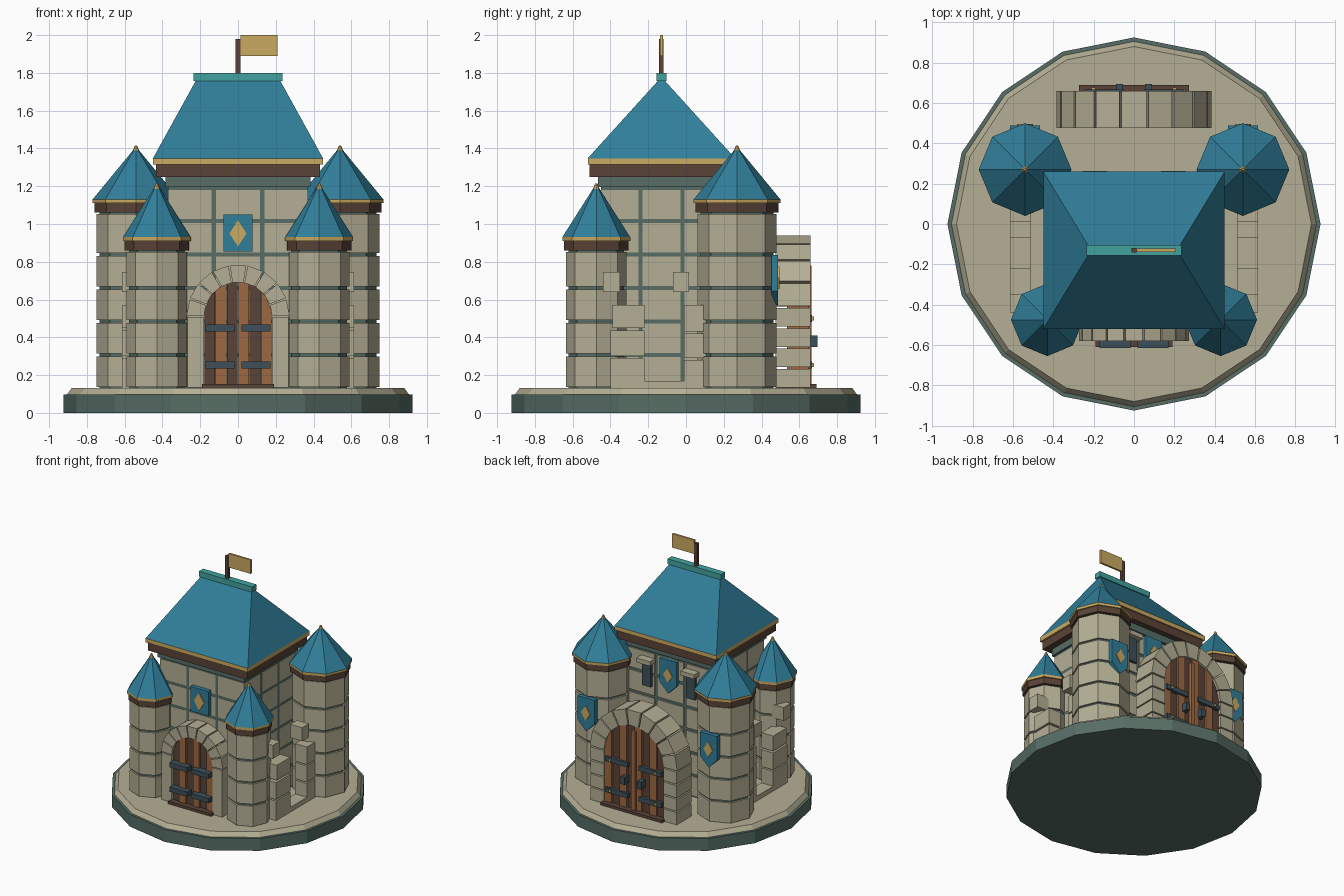
import bpy, bmesh, math
from mathutils import Matrix, Vector

cube = bpy.data.objects.get("Cube")
if cube:
    bpy.data.objects.remove(cube, do_unlink=True)


def material(name, rgb):
    m = bpy.data.materials.new(name)
    m.use_nodes = True
    m.diffuse_color = (*rgb, 1)
    bsdf = m.node_tree.nodes["Principled BSDF"]
    bsdf.inputs["Base Color"].default_value = (*rgb, 1)
    bsdf.inputs["Roughness"].default_value = 0.9
    return m


STONE = material("pale stone", (0.46, 0.43, 0.30))
MOSS = material("mossy mortar", (0.095, 0.155, 0.13))
BLUE = material("roof blue", (0.03, 0.21, 0.32))
TEAL = material("ridge teal", (0.055, 0.36, 0.35))
GOLD = material("gold", (0.60, 0.40, 0.12))
DARK = material("dark wood", (0.10, 0.055, 0.038))
WOOD = material("warm wood", (0.34, 0.14, 0.055))
SLATE = material("slate iron", (0.048, 0.08, 0.10))


def build(name, mat, shapes):
    """Make one object from a list of shape functions."""
    bm = bmesh.new()
    for shape in shapes:
        shape(bm)
    bmesh.ops.recalc_face_normals(bm, faces=bm.faces)
    mesh = bpy.data.meshes.new(name)
    bm.to_mesh(mesh)
    bm.free()
    mesh.materials.append(mat)
    obj = bpy.data.objects.new(name, mesh)
    bpy.context.scene.collection.objects.link(obj)
    return obj


def box(x0, x1, y0, y1, z0, z1):
    mid = Vector((x0 + x1, y0 + y1, z0 + z1)) / 2
    size = Matrix.Diagonal((abs(x1 - x0), abs(y1 - y0), abs(z1 - z0), 1))
    return lambda bm: bmesh.ops.create_cube(bm, size=1, matrix=Matrix.Translation(mid) @ size)


def cone(sides, r0, r1, z0, z1, x=0, y=0):
    place = Matrix.Translation((x, y, (z0 + z1) / 2))
    return lambda bm: bmesh.ops.create_cone(
        bm, cap_ends=True, segments=sides, radius1=r0, radius2=r1, depth=z1 - z0, matrix=place)


def plate(points, y0, y1):
    """Extrude an x-z outline along y."""
    def add(bm):
        f = bm.faces.new([bm.verts.new((x, y0, z)) for x, z in points])
        ext = bmesh.ops.extrude_face_region(bm, geom=[f], use_keep_orig=True)
        verts = [v for v in ext["geom"] if isinstance(v, bmesh.types.BMVert)]
        bmesh.ops.translate(bm, verts=verts, vec=(0, y1 - y0, 0))
    return add


def diamond(x, z, w, h):
    return [(x - w, z), (x, z - h), (x + w, z), (x, z + h)]


# Round base
build("base_rim", MOSS, [cone(16, 0.925, 0.925, 0, 0.098)])
build("base_top", STONE, [cone(16, 0.905, 0.88, 0.098, 0.132)])

# Keep: mortar core with stone courses
FLOOR, ROW, GAP, KY = 0.13, 0.177, 0.011, -0.13
build("keep_core", MOSS, [box(-0.37, 0.37, KY - 0.32, KY + 0.32, FLOOR, 1.2),
                          box(-0.385, 0.385, KY - 0.335, KY + 0.335, 1.195, 1.25)])
blocks = []
for row in range(6):
    z = FLOOR + row * ROW
    for i in (-1, 0, 1):
        for j in (-1, 0, 1):
            if i or j:
                x, y = i * 0.255, KY + j * 0.222
                blocks.append(box(x - 0.116, x + 0.116, y - 0.1, y + 0.108 if j > 0 else y + 0.1,
                                  z + GAP, z + ROW - GAP))
build("keep_stones", STONE, blocks)

# Keep roof
build("roof_beam", DARK, [box(-0.435, 0.435, KY - 0.38, KY + 0.38, 1.25, 1.315)])
build("roof_trim", GOLD, [box(-0.45, 0.45, KY - 0.39, KY + 0.39, 1.315, 1.348)])


def hip_roof(bm):
    eave = [bm.verts.new((sx * 0.45, KY + sy * 0.39, 1.348))
            for sx, sy in ((-1, -1), (1, -1), (1, 1), (-1, 1))]
    ridge = [bm.verts.new((sx * 0.22, KY + sy * 0.012, 1.765))
             for sx, sy in ((-1, -1), (1, -1), (1, 1), (-1, 1))]
    bm.faces.new(eave)
    bm.faces.new(ridge)
    for k in range(4):
        n = (k + 1) % 4
        bm.faces.new((eave[k], eave[n], ridge[n], ridge[k]))


build("keep_roof", BLUE, [hip_roof])
build("ridge_cap", TEAL, [box(-0.235, 0.235, KY - 0.027, KY + 0.027, 1.757, 1.8)])
build("flag_pole", DARK, [box(-0.013, 0.013, KY - 0.012, KY + 0.012, 1.8, 1.98)])
build("flag", GOLD, [box(0.013, 0.208, KY - 0.008, KY + 0.008, 1.89, 2.0)])


# Corner towers
def tower(name, x, y, r, top, eave_r, tip):
    build(name + "_core", MOSS, [cone(8, r - 0.014, r - 0.014, FLOOR, top, x, y)])
    courses, z = [], FLOOR
    while z < top - 0.02:
        end = z + ROW if top - z - ROW > 0.06 or z + ROW > top else top
        if end > top:
            end = top
        courses.append(cone(8, r, r, z + GAP * 0.7, end - GAP * 0.7, x, y))
        z = end
    build(name + "_stones", STONE, courses)
    build(name + "_beam", DARK, [cone(8, eave_r - 0.01, eave_r - 0.01, top, top + 0.05, x, y)])
    build(name + "_trim", GOLD, [cone(8, eave_r, eave_r, top + 0.05, top + 0.07, x, y)])
    build(name + "_roof", BLUE, [cone(8, eave_r, 0.012, top + 0.07, tip - 0.02, x, y)])
    build(name + "_finial", GOLD, [cone(8, 0.022, 0.006, tip - 0.04, tip, x, y)])


for side, s in (("left", 1), ("right", -1)):
    tower(side + "_front_tower", s * 0.43, -0.475, 0.16, 0.86, 0.18, 1.215)
    tower(side + "_back_tower", s * 0.54, 0.27, 0.208, 1.06, 0.23, 1.415)

    # Broken side wall stones
    x0, x1 = s * 0.51, s * 0.615
    build(side + "_wall_stones", STONE, [
        box(x0, x1, -0.39, -0.22, 0.45, 0.57), box(x0, x1, -0.4, -0.22, 0.3, 0.435),
        box(x0, x1, -0.4, -0.22, FLOOR, 0.29), box(x0, x1, -0.22, 0.0, FLOOR, 0.17),
        box(x0, x1, -0.01, 0.12, 0.43, 0.57), box(x0, x1, -0.01, 0.12, 0.29, 0.42),
        box(x0, x1, -0.01, 0.12, FLOOR, 0.28),
        box(x0, x1, -0.44, -0.35, 0.64, 0.747), box(x0, x1, -0.07, 0.015, 0.64, 0.747)])


# Arched gates
def gate(name, inner, outer, spring, y_in, y_out, rows, planks):
    d = 1 if y_out > y_in else -1
    stones = []
    step = math.pi / 9
    for k in range(9):
        a, b = k * step + 0.015, (k + 1) * step - 0.015
        ring = [(outer, a), (outer, b), (inner, b), (inner, a)]
        stones.append(plate([(r * math.cos(t), spring + r * math.sin(t)) for r, t in ring], y_in, y_out))
    h = (spring - FLOOR) / rows
    for k in range(rows):
        for s in (-1, 1):
            z = FLOOR + k * h
            stones.append(box(s * inner, s * (outer - 0.005), y_in, y_out, z + 0.005, z + h - 0.005))
    build(name + "_arch", STONE, stones)

    # Planks cut to the arch
    w = 2 * inner / planks
    shapes = {0: [], 1: []}
    for k in range(planks):
        x0, x1 = -inner + k * w + 0.002, -inner + (k + 1) * w - 0.002
        top = [(x, spring + math.sqrt(max(0, inner ** 2 - x * x)))
               for x in (x1, (x0 + x1) / 2, x0)]
        shapes[k % 2].append(plate([(x0, FLOOR), (x1, FLOOR)] + top,
                                   y_in + d * 0.06, y_out - d * (0.02 - 0.012 * (k % 2))))
    build(name + "_dark_planks", DARK, shapes[0])
    build(name + "_warm_planks", WOOD, shapes[1])
    build(name + "_step", DARK, [box(-inner - 0.01, inner + 0.01, y_in, y_out + d * 0.03, FLOOR, 0.152)])
    return d


gate("front_gate", 0.18, 0.272, 0.512, -0.45, -0.58, 1, 6)
build("front_gate_hinges", SLATE, [box(s * 0.018, s * 0.172, -0.56, -0.615, z, z + 0.037)
                                   for s in (-1, 1) for z in (0.235, 0.43)])

gate("back_gate", 0.262, 0.385, 0.56, 0.475, 0.66, 4, 8)
build("back_gate_hinges", SLATE, [box(s * 0.05, s * 0.245, 0.63, 0.667, z, z + 0.038)
                                  for s in (-1, 1) for z in (0.235, 0.48)]
      + [box(s * 0.055, s * 0.09, 0.63, 0.695, 0.35, 0.41) for s in (-1, 1)])
build("back_gate_bolts", GOLD, [box(s * 0.2 - 0.01, s * 0.2 + 0.01, 0.66, 0.677, z, z + 0.02)
                                for s in (-1, 1) for z in (0.244, 0.489)])
build("back_gate_post", WOOD, [box(-0.018, 0.018, 0.6, 0.665, 0.15, 0.78)])

# Front shield panel
build("front_panel", BLUE, [box(-0.078, 0.078, -0.45, -0.485, 0.855, 1.05)])
build("front_panel_diamond", GOLD, [plate(diamond(0, 0.95, 0.045, 0.07), -0.484, -0.492)])


# Pointed banners on the back
def banner(name, x, y, top):
    outline = [(x - 0.075, top), (x + 0.075, top), (x + 0.075, top - 0.19),
               (x, top - 0.265), (x - 0.075, top - 0.19)]
    build(name, BLUE, [plate(outline, y - 0.035, y)])
    build(name + "_diamond", GOLD, [plate(diamond(x, top - 0.12, 0.04, 0.06), y - 0.001, y + 0.007)])


banner("left_tower_banner", 0.54, 0.488, 0.835)
banner("right_tower_banner", -0.54, 0.488, 0.835)
banner("keep_banner", 0, 0.225, 1.18)

# Back windows
build("back_windows", SLATE, [box(s * 0.195 - 0.038, s * 0.195 + 0.038, 0.18, 0.222, 0.92, 1.11)
                              for s in (-1, 1)])
build("window_lintels", STONE, [box(s * 0.195 - 0.06, s * 0.195 + 0.06, 0.18, 0.262, 1.11, 1.145)
                                for s in (-1, 1)])
